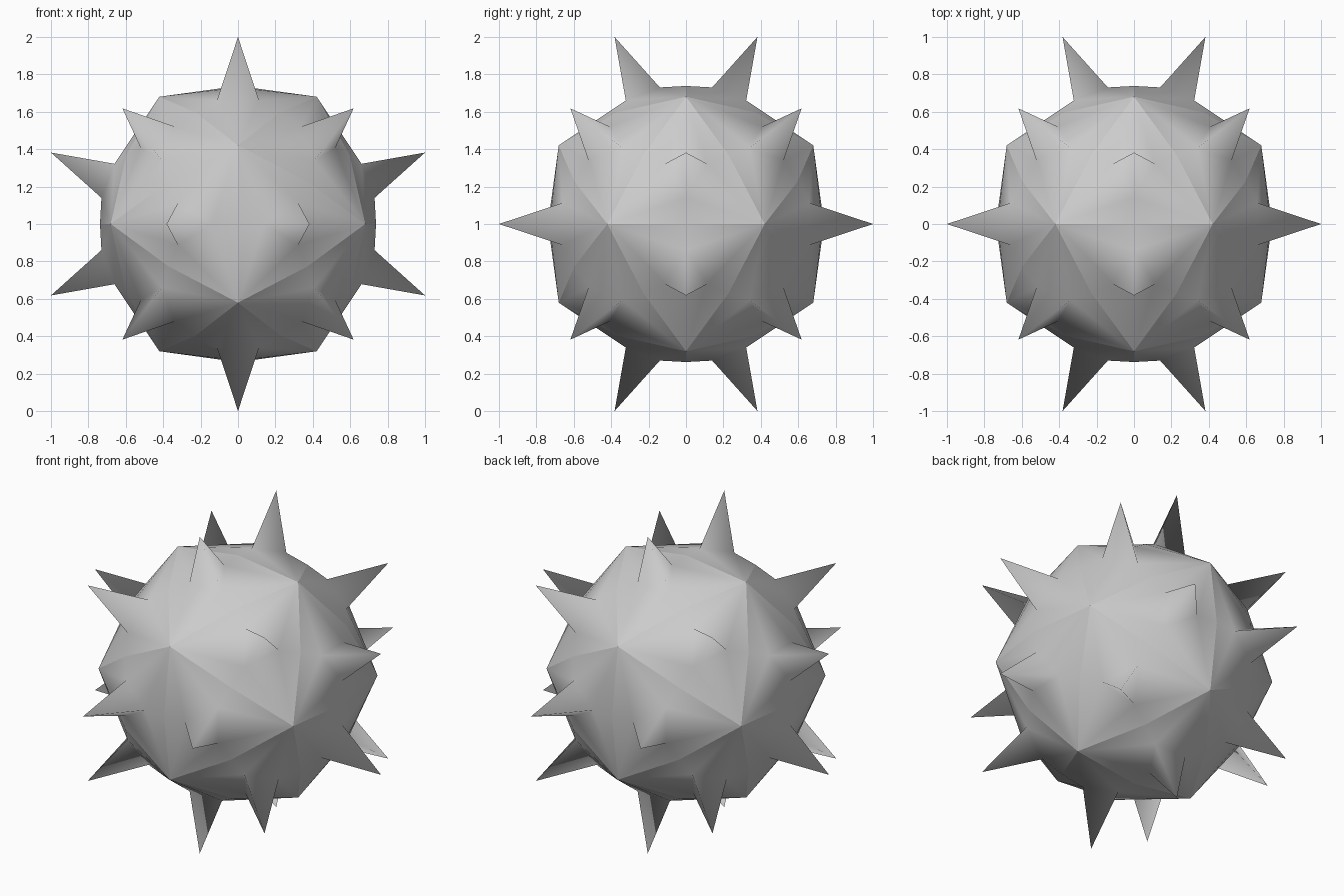
import bpy, bmesh
from mathutils import Vector

if "Cube" in bpy.data.objects:
    bpy.data.objects.remove(bpy.data.objects["Cube"])

PHI = (1 + 5 ** 0.5) / 2
CENTRE = Vector((0, 0, 1))
CORNER_R, MID_R, TIP_R = 0.80, 0.738, 1.0705   # body corners, edge middles, spike tips
BASE_H, BASE_R = 0.732, 0.13                   # height and size of each spike base

# Icosahedron as the guide for the body
guide = bmesh.new()
for a in (-1, 1):
    for b in (-PHI, PHI):
        for co in ((a, 0, b), (b, a, 0), (0, b, a)):
            guide.verts.new(Vector(co).normalized() * CORNER_R)
bmesh.ops.convex_hull(guide, input=guide.verts)
guide.normal_update()

bm = bmesh.new()
shared = {}


def vert(co):
    key = tuple(round(c, 3) + 0.0 for c in co)
    if key not in shared:
        shared[key] = bm.verts.new(co + CENTRE)
    return shared[key]


# Each guide triangle becomes a raised panel with a three-sided spike
for f in guide.faces:
    corners = [v.co.copy() for v in f.verts]
    axis = sum(corners, Vector()).normalized()
    if (corners[1] - corners[0]).cross(corners[2] - corners[0]).dot(axis) < 0:
        corners.reverse()
    tip = vert(axis * TIP_R)
    V = [vert(c) for c in corners]
    M, B = [], []
    for i in range(3):
        m = (corners[i] + corners[(i + 1) % 3]).normalized()
        M.append(vert(m * MID_R))
        out = (m - axis * m.dot(axis)).normalized()
        B.append(vert(axis * BASE_H + out * BASE_R))
    for i in range(3):
        p = i - 1
        bm.faces.new((V[i], M[i], B[i]))
        bm.faces.new((V[i], B[i], B[p]))
        bm.faces.new((V[i], B[p], M[p]))
        bm.faces.new((B[p], B[i], tip))
        # Panel borders stay crisp
        for pair in ((V[i], M[i]), (V[i], M[p])):
            bm.edges.get(pair).smooth = False

bmesh.ops.recalc_face_normals(bm, faces=bm.faces)
for f in bm.faces:
    f.smooth = True
mesh = bpy.data.meshes.new("spiked_ball")
bm.to_mesh(mesh)
bm.free()
guide.free()
obj = bpy.data.objects.new("spiked_ball", mesh)
bpy.context.collection.objects.link(obj)
